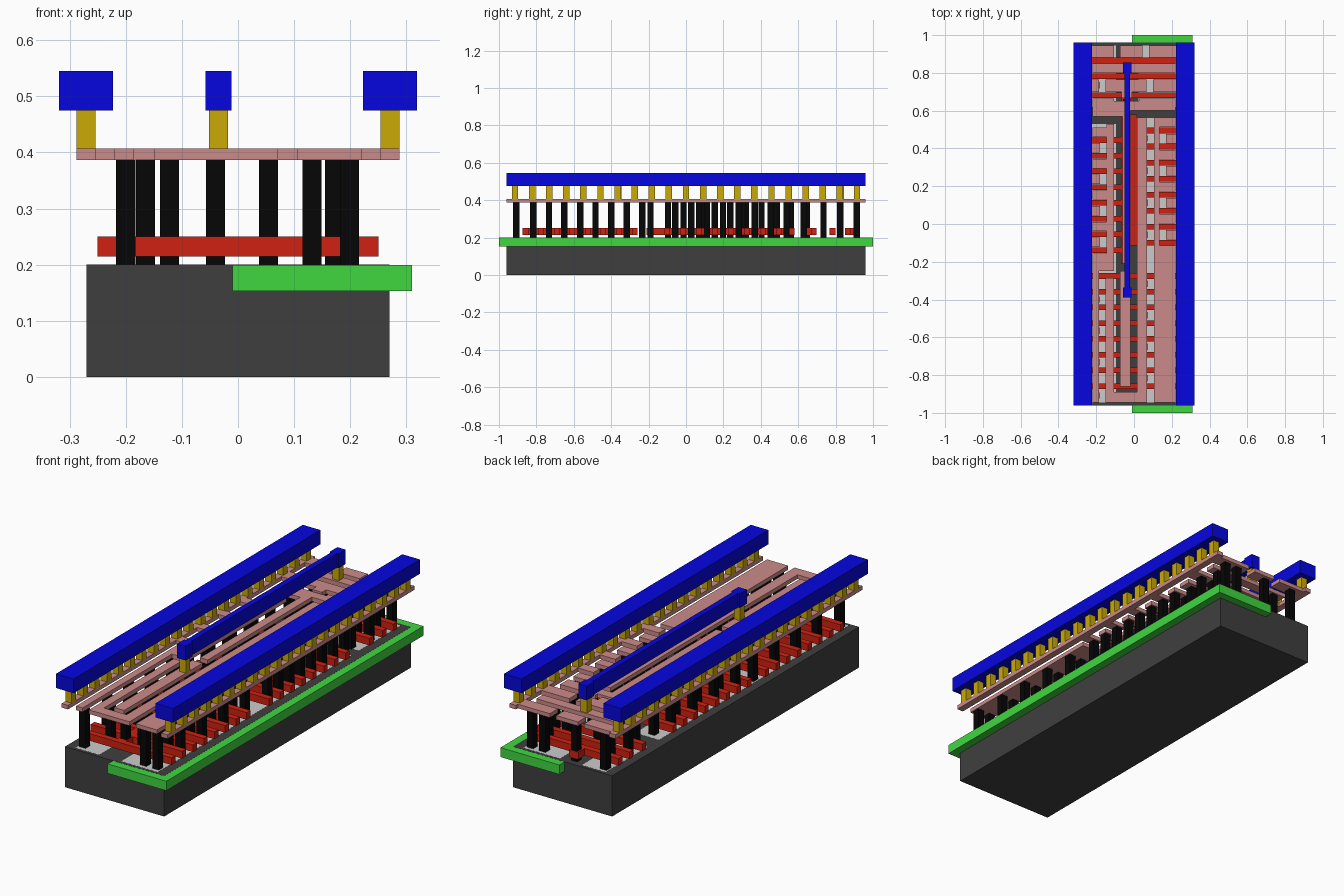
import bpy, bmesh


def material(name, rgb):
    m = bpy.data.materials.new(name)
    m.diffuse_color = tuple((c / 255) ** 2.2 for c in rgb) + (1,)
    return m


DARK = material("dark_grey", (65, 65, 65))
LIGHT = material("light_grey", (190, 190, 190))
GREEN = material("green", (66, 214, 66))
RED = material("red", (206, 38, 24))
BLACK = material("black", (14, 14, 14))
PINK = material("pink", (202, 138, 136))
GOLD = material("gold", (202, 168, 14))
BLUE = material("blue", (14, 14, 222))


def slab(name, rects, z0, z1, mat):
    """One object made of boxes; each rect is (x0, x1, y0, y1)."""
    bm = bmesh.new()
    for x0, x1, y0, y1 in rects:
        vs = bmesh.ops.create_cube(bm, size=1)["verts"]
        for v in vs:
            v.co.x = x1 if v.co.x > 0 else x0
            v.co.y = y1 if v.co.y > 0 else y0
            v.co.z = z1 if v.co.z > 0 else z0
    me = bpy.data.meshes.new(name)
    bm.to_mesh(me)
    bm.free()
    me.materials.append(mat)
    ob = bpy.data.objects.new(name, me)
    bpy.context.collection.objects.link(ob)
    return ob


def posts(xs, ys, h=0.017):
    return [(x - h, x + h, y - h, y + h) for x in xs for y in ys]


P = 0.0833                                       # finger pitch
low = [-0.275 - P * i for i in range(8)]         # full-width fingers, near end
left = [0.445 - P * i for i in range(8)]         # left half fingers
right = [0.495 - 0.085 * i for i in range(8)]    # right half fingers
top = [0.866, 0.783, 0.682]                      # full-width fingers, far end

# Base block, well and diffusion pads
slab("substrate", [(-0.27, 0.27, -0.96, 0.96)], 0, 0.2, DARK)
slab("well", [(-0.01, 0.31, -1, 1)], 0.153, 0.1995, GREEN)
slab("left_diffusion", [(-0.224, -0.094, -0.945, 0.53), (-0.224, -0.094, 0.62, 0.945)],
     0.19, 0.2005, LIGHT)
slab("right_diffusion", [(0.025, 0.224, -0.945, 0.56), (0.025, 0.224, 0.62, 0.945)],
     0.19, 0.2005, LIGHT)

# Red gate fingers and the straps joining them
g = 0.015
slab("full_fingers", [(-0.25, 0.25, y - g, y + g) for y in low + top], 0.215, 0.25, RED)
slab("left_fingers", [(-0.25, -0.05, y - g, y + g) for y in left], 0.215, 0.25, RED)
slab("right_fingers", [(-0.02, 0.25, y - g, y + g) for y in right], 0.215, 0.25, RED)
slab("gate_straps", [(-0.07, -0.045, -0.21, 0.58), (-0.02, 0.015, -0.115, 0.58),
                     (-0.065, -0.02, -0.872, -0.26), (-0.065, -0.015, 0.86, 0.93),
                     (-0.065, -0.015, 0.62, 0.69)], 0.215, 0.25, RED)

# Pink interconnect: rails with their teeth
Z0, Z1 = 0.387, 0.407
t = 0.025
left_teeth = [(left[i] + left[i + 1]) / 2 for i in range(0, 8, 2)]
right_teeth = [(right[i] + right[i + 1]) / 2 for i in range(0, 8, 2)]
slab("left_rail_track", [(-0.288, -0.254, -0.96, 0.96),
                         (-0.254, -0.107, 0.882, 0.945), (-0.254, -0.185, 0.70, 0.765)]
     + [(-0.254, -0.18, y - t, y + t) for y in left_teeth], Z0, Z1, PINK)
slab("right_rail_track", [(0.254, 0.288, -0.96, 0.96),
                          (0.08, 0.254, 0.882, 0.945), (0.1, 0.254, 0.70, 0.765)]
     + [(0.17, 0.254, y - t, y + t) for y in right_teeth], Z0, Z1, PINK)

# Left source comb
comb_l = [left_teeth[0] + P] + [y - P for y in left_teeth[:-1]]
slab("left_comb", [(-0.145, -0.107, -0.25, 0.53), (-0.22, -0.145, -0.25, -0.155),
                   (-0.22, -0.185, -0.945, -0.25)]
     + [(-0.22, -0.145, y - t, y + t) for y in comb_l], Z0, Z1, PINK)

# Right source comb, solid along its near half
comb_r = [right_teeth[0] + 0.085] + [y - 0.085 for y in right_teeth[:-1]]
slab("right_comb", [(0.105, 0.135, -0.115, 0.565), (0.105, 0.22, -0.945, -0.115)]
     + [(0.135, 0.22, y - t, y + t) for y in comb_r], Z0, Z1, PINK)

# Output loop, input strip and enable tracks
slab("output_loop", [(-0.15, -0.107, -0.89, -0.285), (-0.15, 0.07, -0.945, -0.89),
                     (0.016, 0.07, -0.89, 0.565)], Z0, Z1, PINK)
slab("gate_strip", [(-0.073, -0.018, -0.86, -0.25)], Z0, Z1, PINK)
slab("enable_track", [(-0.22, 0.22, 0.6, 0.65), (-0.22, -0.107, 0.65, 0.665),
                      (0.026, 0.22, 0.65, 0.665), (-0.22, -0.018, 0.57, 0.6),
                      (-0.06, -0.018, -0.21, 0.57)], Z0, Z1, PINK)
slab("enable_pad", [(-0.15, 0.065, 0.70, 0.765), (-0.065, -0.01, 0.668, 0.70)], Z0, Z1, PINK)
slab("drain_bar", [(-0.22, 0.22, 0.80, 0.85)], Z0, Z1, PINK)
slab("input_pad", [(-0.073, 0.045, 0.882, 0.945)], Z0, Z1, PINK)

# Black contact posts
src = [-0.233 - 2 * P * i for i in range(5)]
src[-1] = -0.908
drain = [-0.317 - 2 * P * i for i in range(4)]
slab("left_contacts", posts([-0.2], src + left_teeth + [0.735, 0.912])
     + posts([-0.165], comb_l + [0.825, 0.63]) + posts([-0.122], drain), 0.2, Z0, BLACK)
slab("right_contacts", posts([0.132, 0.199], src + comb_r) + posts([0.199], right_teeth)
     + posts([0.054], drain) + posts([0.054], [y for y in right_teeth])
     + posts([0.132, 0.199], [0.735, 0.912]) + posts([0.172], [0.825, 0.63]),
     0.2, Z0, BLACK)
slab("gate_contacts", posts([-0.04], drain + [-0.19, 0.1, 0.3, 0.56, 0.645, 0.735, 0.912]),
     0.2, Z0, BLACK)

# Gold vias
via_y = [-0.96 + 1.92 / 21 * (i + 0.5) for i in range(21)]
slab("left_vias", posts([-0.271], via_y), Z1, 0.475, GOLD)
slab("right_vias", posts([0.271], via_y), Z1, 0.475, GOLD)
slab("middle_vias", posts([-0.035], [-0.363, 0.828]), Z1, 0.475, GOLD)

# Blue top bars
slab("left_bar", [(-0.319, -0.223, -0.96, 0.96)], 0.475, 0.545, BLUE)
slab("right_bar", [(0.223, 0.319, -0.96, 0.96)], 0.475, 0.545, BLUE)
slab("middle_bar", [(-0.049, -0.021, -0.335, 0.8), (-0.058, -0.012, -0.39, -0.335),
                    (-0.058, -0.012, 0.8, 0.855)], 0.475, 0.545, BLUE)
